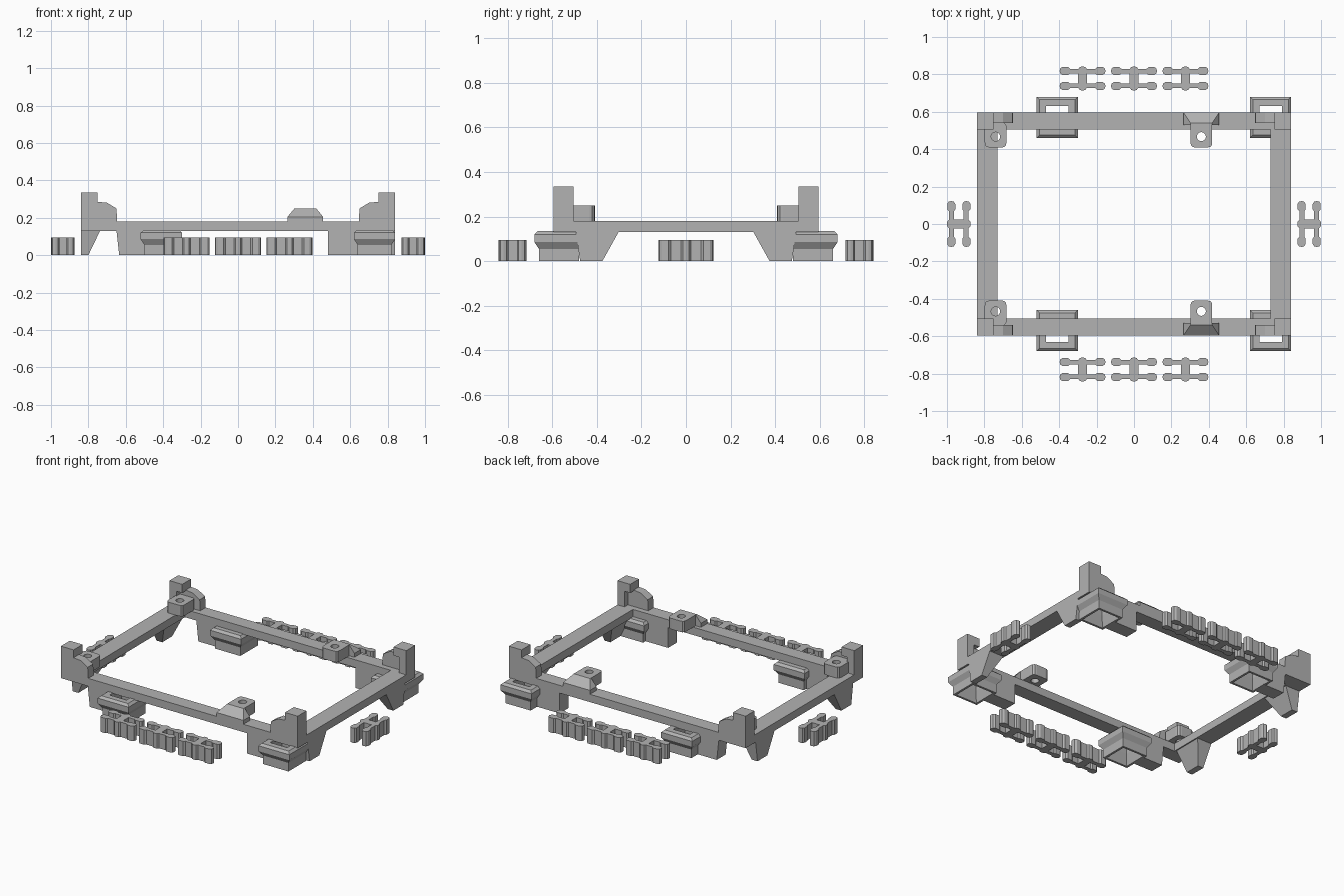
import bpy, bmesh, math
from mathutils import Matrix, Vector

if "Cube" in bpy.data.objects:
    bpy.data.objects.remove(bpy.data.objects["Cube"])

grey = bpy.data.materials.new("plain grey")
grey.diffuse_color = (0.45, 0.45, 0.45, 1)
grey.use_nodes = True
grey.node_tree.nodes["Principled BSDF"].inputs["Base Color"].default_value = grey.diffuse_color


def finish(name, bm):
    bmesh.ops.recalc_face_normals(bm, faces=bm.faces)
    me = bpy.data.meshes.new(name)
    bm.to_mesh(me)
    bm.free()
    me.materials.append(grey)
    ob = bpy.data.objects.new(name, me)
    bpy.context.collection.objects.link(ob)
    return ob


def loft(name, loops, closed=False):
    """Join equal-length loops of points; cap the ends or close into a ring."""
    bm = bmesh.new()
    rows = [[bm.verts.new(p) for p in lp] for lp in loops]
    n = len(rows[0])
    for i in range(len(rows) if closed else len(rows) - 1):
        a, b = rows[i], rows[(i + 1) % len(rows)]
        for j in range(n):
            bm.faces.new((a[j], a[(j + 1) % n], b[(j + 1) % n], b[j]))
    if not closed:
        bm.faces.new(rows[0])
        bm.faces.new(rows[-1])
    return finish(name, bm)


def rect(x0, x1, y0, y1, z):
    return [(x0, y0, z), (x1, y0, z), (x1, y1, z), (x0, y1, z)]


def box(name, x0, x1, y0, y1, z0, z1):
    return loft(name, [rect(x0, x1, y0, y1, z0), rect(x0, x1, y0, y1, z1)])


# Main frame: one rectangular ring
loft("frame", [rect(-.84, .84, -.595, .595, .13), rect(-.84, .84, -.595, .595, .18),
               rect(-.73, .73, -.505, .505, .18), rect(-.73, .73, -.505, .505, .13)], True)


def lug(cx, s):
    """Rounded tab with a round screw hole."""
    r, hw, cy, n = .024, .058, .467, 32
    outer, inner = [], []
    for i in range(n):
        a = math.tau * (i + .5) / n
        c, d = math.cos(a), math.sin(a)
        k = hw / max(abs(c), abs(d))
        x, y = c * k, d * k
        # round the two corners on the inner side
        if y < 0:
            q = hw - .022
            ex, ey = max(abs(x) - q, 0), max(-y - q, 0)
            if ex and ey:
                m = .022 / math.hypot(ex, ey)
                x, y = math.copysign(q + ex * m, x), -(q + ey * m)
        else:
            y *= 1.25
        outer.append((cx + x, s * (cy + y)))
        inner.append((cx + r * c, s * (cy + r * d)))
    z = lambda pts, h: [(x, y, h) for x, y in pts]
    loft("screw_lug", [z(outer, .18), z(outer, .25), z(inner, .25), z(inner, .18)], True)


def socket(cx, cy):
    """Hollow square foot with a flared collar."""
    prof = [(.09, 0), (.09, .055), (.11, .085), (.11, .12), (.095, .134),
            (.06, .134), (.06, .07), (.076, 0)]
    loft("socket_foot", [rect(cx - h, cx + h, cy - h, cy + h, z) for h, z in prof], True)


def span(a, b):
    return min(a, b), max(a, b)


for s in (-1, 1):
    y0, y1 = span(s * .505, s * .595)
    # Square sockets and the blocks beside them
    for cx in (-.41, .73):
        socket(cx, s * .57)
    loft("left_block", [rect(-.635, -.485, y0, y1, 0), rect(-.65, -.485, y0, y1, .135)])
    box("right_block", .48, .655, y0, y1, 0, .135)
    # Screw lugs, with a sloped buttress behind the middle one
    lug(-.74, s)
    lug(.36, s)
    b0, b1 = span(s * .53, s * .595)
    t0, t1 = span(s * .53, s * .54)
    loft("lug_buttress", [rect(.265, .455, b0, b1, .175), rect(.265, .455, b0, b1, .205),
                          rect(.302, .418, t0, t1, .25)])
    for m in (-1, 1):
        # Corner post: stepped wall, side wall and overhanging cap
        prof = [(.84, .17), (.84, .335), (.75, .335), (.75, .285), (.70, .28),
                (.65, .25), (.645, .17)]
        loft("post_wall", [[(m * x, s * y, z) for x, z in prof] for y in (.54, .595)])
        x0, x1 = span(m * .79, m * .84)
        box("post_side", x0, x1, y0, y1, .17, .335)
        x0, x1 = span(m * .75, m * .84)
        box("post_cap", x0, x1, y0, y1, .28, .335)
        # Tapered leg under the side rail
        lx = span(m * .80, m * .84)
        tx = span(m * .735, m * .84)
        loft("side_leg", [rect(*lx, *span(s * .375, s * .475), 0),
                          rect(*tx, *span(s * .30, s * .495), .135)])

# Loose H-shaped clips, outline mirrored from one quarter
quarter = [(.024, 0), (.024, .026), (.068, .026), (.078, .019), (.108, .019), (.119, .027),
           (.123, .04), (.119, .054), (.108, .0615), (.078, .0615), (.068, .052),
           (.022, .052), (.014, .0615), (.005, .0635)]
up = quarter + [(-x, y) for x, y in reversed(quarter)]
outline = up + [(-x, -y) for x, y in up[1:-1]]
spots = [(x, y, 0) for x in (-.275, 0, .275) for y in (-.778, .778)]
spots += [(x, 0, math.pi / 2) for x in (-.9365, .9365)]
for x, y, a in spots:
    mat = Matrix.Translation((x, y, 0)) @ Matrix.Rotation(a, 4, 'Z')
    loft("h_clip", [[mat @ Vector((u, v, z)) for u, v in outline] for z in (0, .095)])
